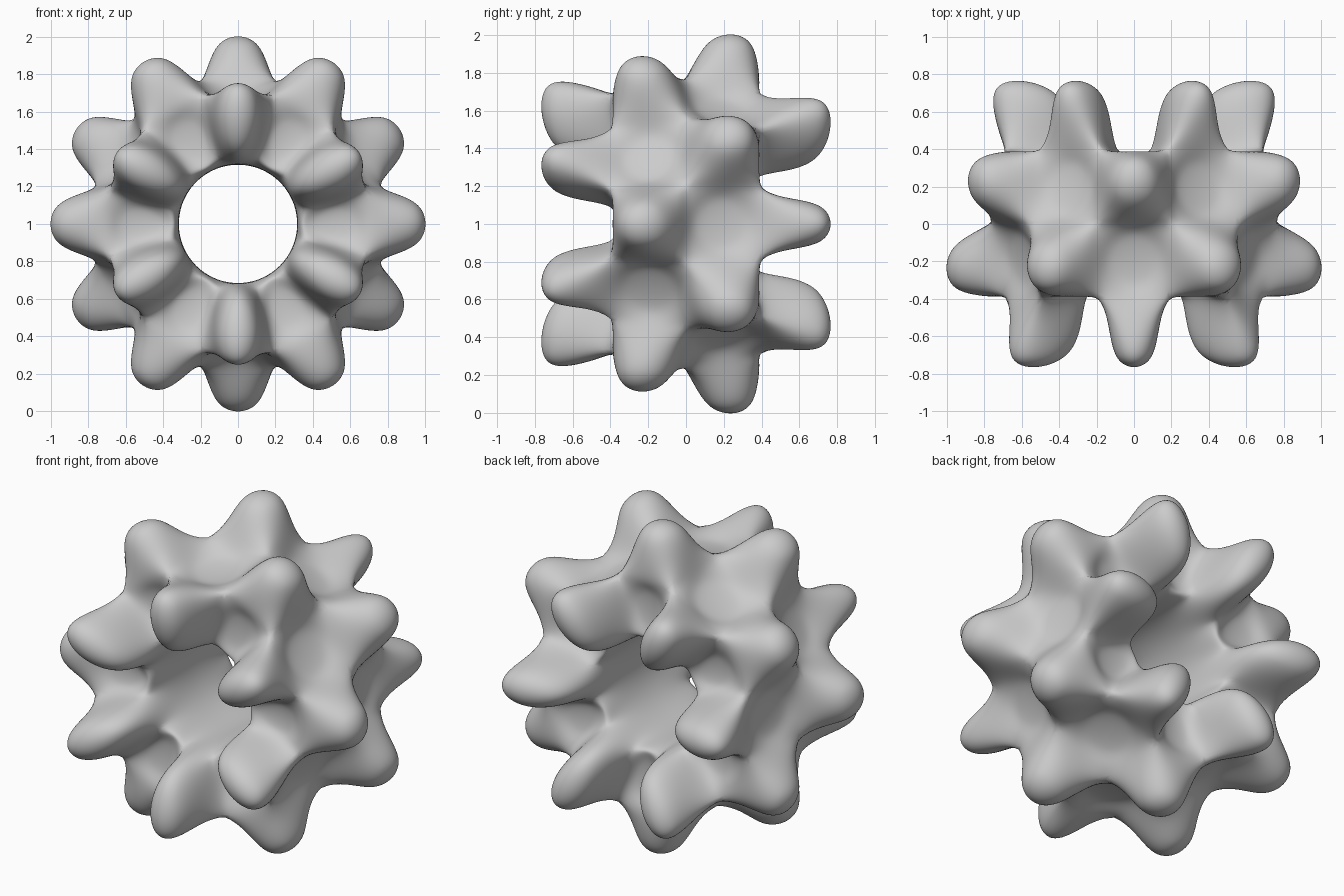
import bpy, bmesh
from math import sin, cos, radians

if "Cube" in bpy.data.objects:
    bpy.data.objects.remove(bpy.data.objects["Cube"])

SEGS = 12
STEP = 360 / SEGS

# Cross-section of the ring as (distance from the hole axis, y)
PROFILE = [(0.79, 0), (0.72, 0.4), (0.325, 0.4), (0.334, 0),
           (0.325, -0.4), (0.72, -0.4)]

# Knob tips: (radial distance, y, half width) at the two ends of the tip face
RIM_TIP = [(1.025, 0.10, 0.135), (1.027, 0.39, 0.135)]
FACE_TIP = [(0.86, 0.83, 0.155), (0.33, 0.76, 0.13)]


def flip(tip):
    """Mirror a tip to the front half, keeping profile order."""
    return [(r, -y, w) for r, y, w in reversed(tip)]


# Profile row -> (which alternate segments grow a knob, tip shape)
KNOBS = {0: (0, RIM_TIP), 1: (1, FACE_TIP),
         4: (0, flip(FACE_TIP)), 5: (1, flip(RIM_TIP))}


def place(angle, r, y, side=0.0):
    """Point around the y axis; angle 0 is straight up."""
    a = radians(angle)
    return (r * sin(a) + side * cos(a), y, 1 + r * cos(a) - side * sin(a))


bm = bmesh.new()
rings = [[bm.verts.new(place((s - 0.5) * STEP, r, y)) for s in range(SEGS)]
         for r, y in PROFILE]
pits = []

for row in range(len(PROFILE)):
    a, b = rings[row], rings[(row + 1) % len(PROFILE)]
    for s in range(SEGS):
        n = (s + 1) % SEGS
        base = [a[s], a[n], b[n], b[s]]
        if row in KNOBS and s % 2 == KNOBS[row][0]:
            # Knob: four walls and a tip in place of the base face
            (r0, y0, w0), (r1, y1, w1) = KNOBS[row][1]
            ang = s * STEP
            tip = [bm.verts.new(place(ang, *p)) for p in
                   ((r0, y0, -w0), (r0, y0, w0), (r1, y1, w1), (r1, y1, -w1))]
            for k in range(4):
                j = (k + 1) % 4
                bm.faces.new((base[k], base[j], tip[j], tip[k]))
            bm.faces.new(tip)
        else:
            face = bm.faces.new(base)
            if row in KNOBS:
                pits.append(face)

bmesh.ops.recalc_face_normals(bm, faces=bm.faces)
# Shallow dimples between the knobs
bmesh.ops.inset_individual(bm, faces=pits, thickness=0.07, depth=-0.06)
for f in bm.faces:
    f.smooth = True

mesh = bpy.data.meshes.new("knobbed_ring")
bm.to_mesh(mesh)
bm.free()
ring = bpy.data.objects.new("knobbed_ring", mesh)
bpy.context.collection.objects.link(ring)

# Round everything off
sub = ring.modifiers.new("smooth", 'SUBSURF')
sub.levels = 4
sub.render_levels = 4
